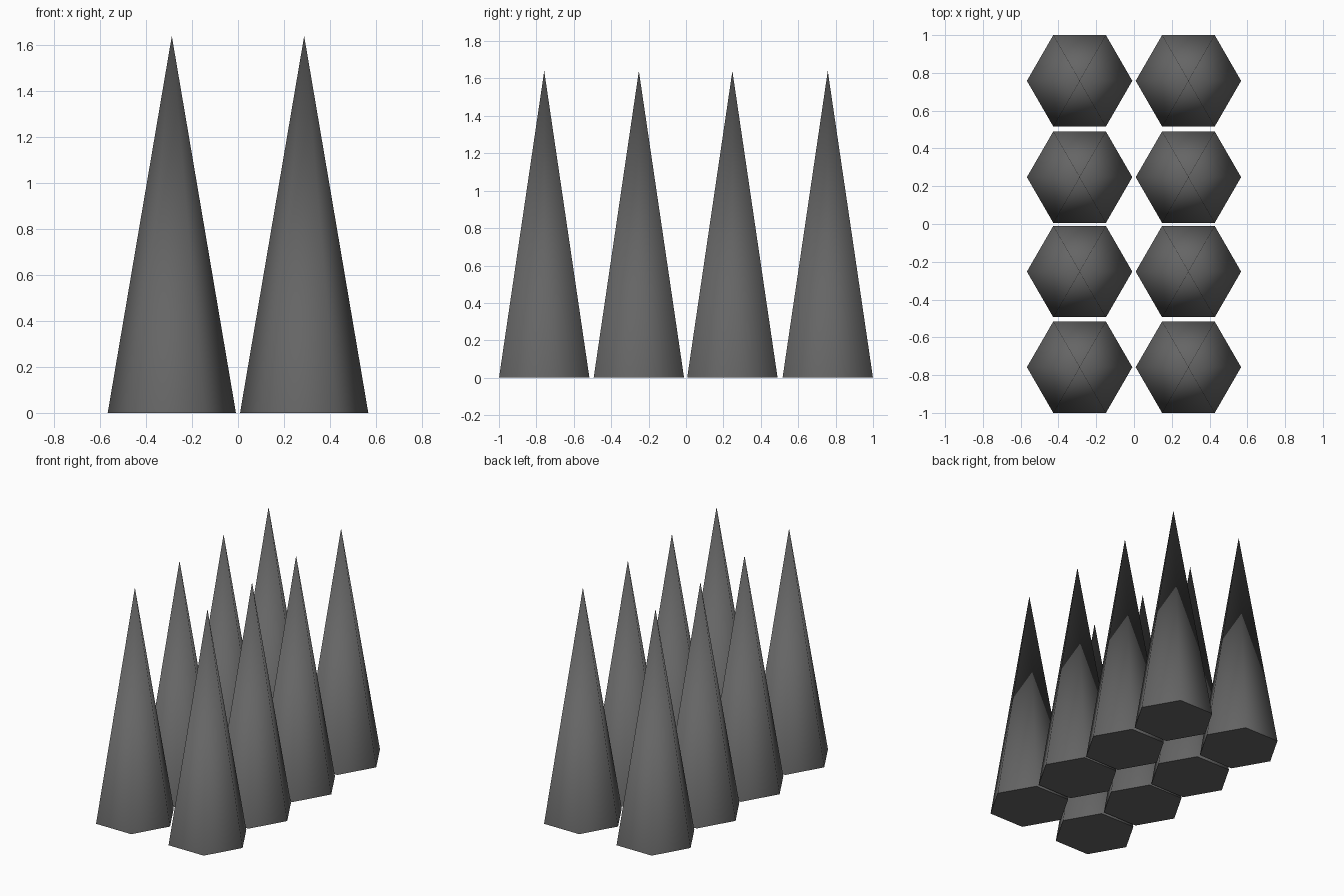
import bpy, math

if "Cube" in bpy.data.objects:
    bpy.data.objects.remove(bpy.data.objects["Cube"])

# Spike dimensions and layout
RADIUS, HEIGHT = 0.279, 1.64
COLUMNS = (-0.288, 0.288)
ROWS = (-0.758, -0.252, 0.248, 0.758)

# Dark grey finish
grey = bpy.data.materials.new("dark_grey")
grey.diffuse_color = (0.13, 0.13, 0.13, 1)
grey.use_nodes = True
grey.node_tree.nodes["Principled BSDF"].inputs["Base Color"].default_value = grey.diffuse_color


def spike(name, x, y):
    # Six-sided cone with corners pointing along x, smooth sides and a crisp base
    bpy.ops.mesh.primitive_cone_add(vertices=6, radius1=RADIUS, radius2=0,
                                    depth=HEIGHT, location=(0, 0, 0))
    ob = bpy.context.object
    for v in ob.data.vertices:
        v.co.x, v.co.y = v.co.y, -v.co.x
        v.co.z += HEIGHT / 2
    ob.location = (x, y, 0)
    ob.name = name
    ob.data.materials.append(grey)
    bpy.ops.object.shade_smooth_by_angle(angle=math.radians(75))


# Two columns of four spikes
for i, x in enumerate(COLUMNS):
    for j, y in enumerate(ROWS):
        spike(f"spike_{i + 1}_{j + 1}", x, y)
